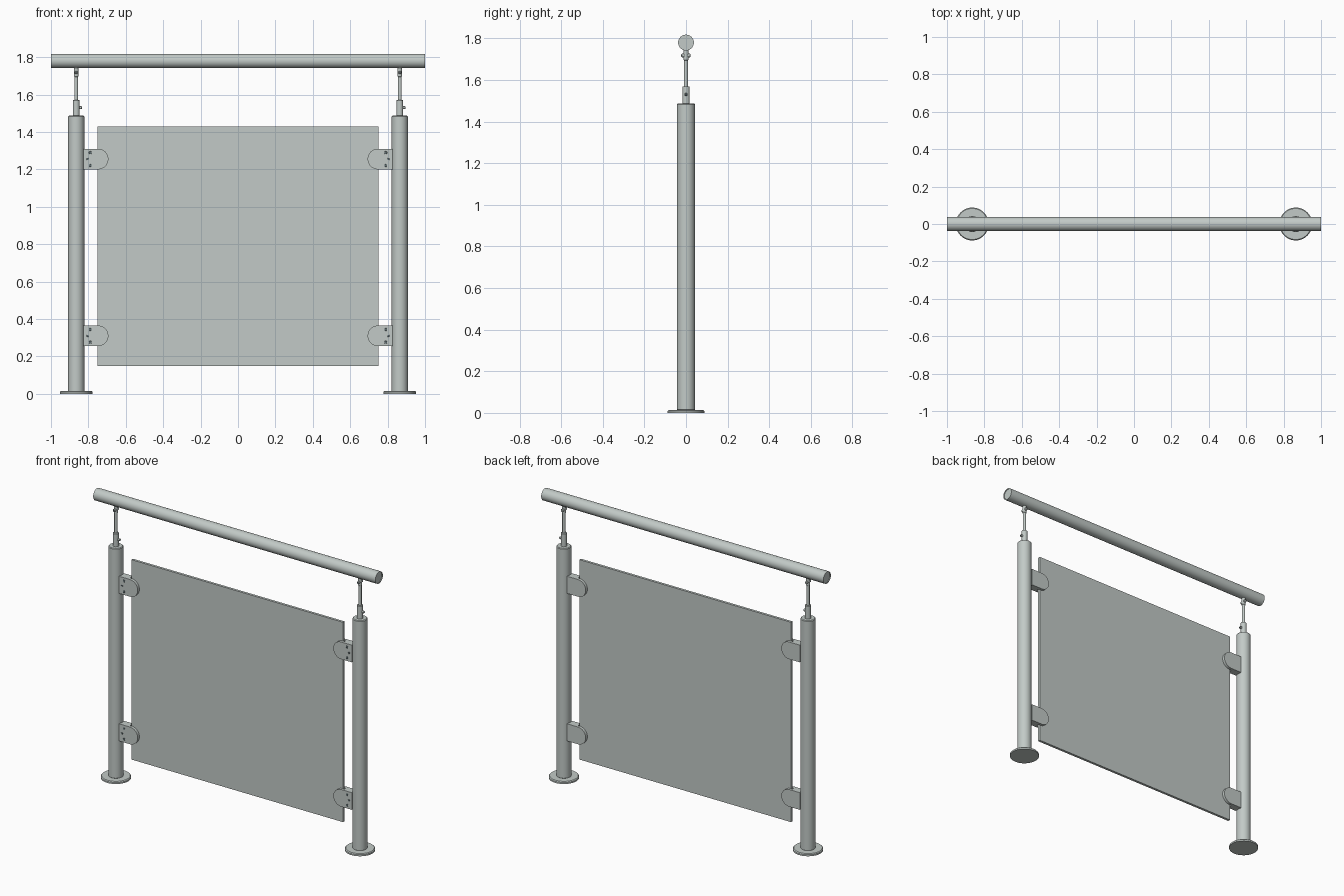
import bpy, bmesh
from math import pi, cos, sin, radians
from mathutils import Matrix, Vector

if "Cube" in bpy.data.objects:
    bpy.data.objects.remove(bpy.data.objects["Cube"], do_unlink=True)


def material(name, rgb):
    m = bpy.data.materials.new(name)
    m.use_nodes = True
    m.diffuse_color = (*rgb, 1)
    node = m.node_tree.nodes["Principled BSDF"]
    node.inputs["Base Color"].default_value = (*rgb, 1)
    return m


STEEL = material("satin_steel", (0.54, 0.59, 0.57))
GLASS = material("grey_glass", (0.54, 0.59, 0.57))
DARK = material("dark_socket", (0.12, 0.16, 0.17))


def finish(name, bm, mat, smooth=True):
    bmesh.ops.recalc_face_normals(bm, faces=bm.faces)
    mesh = bpy.data.meshes.new(name)
    bm.to_mesh(mesh)
    bm.free()
    mesh.materials.append(mat)
    ob = bpy.data.objects.new(name, mesh)
    bpy.context.collection.objects.link(ob)
    if smooth:
        bpy.ops.object.select_all(action='DESELECT')
        ob.select_set(True)
        bpy.context.view_layer.objects.active = ob
        bpy.ops.object.shade_smooth_by_angle(angle=radians(35))
    return ob


def lathe(name, profile, origin, axis=(0, 0, 1), mat=STEEL, sides=32):
    """Turn (radius, height) pairs about an axis; both ends are capped."""
    bm = bmesh.new()
    rings = [[bm.verts.new((r * cos(2 * pi * i / sides), r * sin(2 * pi * i / sides), h))
              for i in range(sides)] for r, h in profile]
    for a, b in zip(rings, rings[1:]):
        for i in range(sides):
            j = (i + 1) % sides
            bm.faces.new((a[i], a[j], b[j], b[i]))
    bm.faces.new(rings[0])
    bm.faces.new(rings[-1])
    turn = Vector((0, 0, 1)).rotation_difference(Vector(axis)).to_matrix().to_4x4()
    bm.transform(Matrix.Translation(origin) @ turn)
    return finish(name, bm, mat)


def rod(name, r, length, origin, axis=(0, 0, 1), mat=STEEL, edge=0.002, sides=32):
    return lathe(name, [(r - edge, 0), (r, edge), (r, length - edge), (r - edge, length)],
                 origin, axis, mat, sides)


def extrude_y(name, outline, y0, y1, mat):
    """Extrude an (x, z) outline from y0 to y1."""
    bm = bmesh.new()
    face = bm.faces.new([bm.verts.new((x, y0, z)) for x, z in outline])
    moved = bmesh.ops.extrude_face_region(bm, geom=[face])["geom"]
    bmesh.ops.translate(bm, vec=(0, y1 - y0, 0),
                        verts=[v for v in moved if isinstance(v, bmesh.types.BMVert)])
    return finish(name, bm, mat)


POST_X = 0.865

# Handrail with slightly recessed end caps
lathe("handrail", [(0.032, 0.004), (0.032, 0), (0.038, 0), (0.038, 2), (0.032, 2), (0.032, 1.996)],
      (-1, 0, 1.78), (1, 0, 0), sides=48)

# Glass panel
extrude_y("glass_panel", [(-0.75, 0.15), (0.75, 0.15), (0.75, 1.43), (-0.75, 1.43)],
          -0.008, 0.008, GLASS)

for side, s in (("left", 1), ("right", -1)):
    x = s * POST_X
    # Post, floor flange and handrail support
    lathe(side + "_floor_flange", [(0.088, 0), (0.088, 0.01), (0.083, 0.015), (0.043, 0.015)],
          (x, 0, 0), sides=48)
    rod(side + "_post", 0.043, 1.475, (x, 0, 0.012), edge=0.004, sides=48)
    rod(side + "_support_socket", 0.018, 0.09, (x, 0, 1.48))
    rod(side + "_support_stem", 0.01, 0.165, (x, 0, 1.56))
    rod(side + "_swivel_head", 0.012, 0.05, (x, 0, 1.695))
    rod(side + "_swivel_pin", 0.009, 0.042, (x, -0.021, 1.718), (0, 1, 0), sides=16)
    rod(side + "_swivel_pin_socket", 0.005, 0.003, (x, -0.023, 1.718), (0, 1, 0), DARK, 0.001, 12)
    rod(side + "_set_screw", 0.008, 0.014, (x + 0.016, 0, 1.53), (1, 0, 0), sides=16)
    rod(side + "_set_screw_socket", 0.005, 0.003, (x + 0.0285, 0, 1.53), (1, 0, 0), DARK, 0.001, 12)

    # Glass clamps: two D-shaped jaws and a spacer against the post
    for level, z in (("lower", 0.31), ("upper", 1.255)):
        name = f"{side}_{level}_clamp"
        r = 0.055
        d_shape = [(s * 0.825, z + r)]
        d_shape += [(s * (0.748 - r * sin(pi * i / 24)), z + r * cos(pi * i / 24))
                    for i in range(25)]
        d_shape += [(s * 0.825, z - r)]
        extrude_y(name + "_front_jaw", d_shape, -0.025, -0.008, STEEL)
        extrude_y(name + "_back_jaw", d_shape, 0.008, 0.025, STEEL)
        extrude_y(name + "_spacer", [(s * 0.76, z - r), (s * 0.83, z - r),
                                     (s * 0.83, z + r), (s * 0.76, z + r)], -0.009, 0.009, STEEL)
        # Clamp screws on the front
        for i, (sx, dz, sr) in enumerate(((0.79, 0.034, 0.008), (0.804, 0, 0.006),
                                          (0.79, -0.034, 0.008))):
            rod(f"{name}_screw_{i + 1}", sr, 0.003, (s * sx, -0.0265, z + dz),
                (0, 1, 0), DARK, 0.001, 16)
